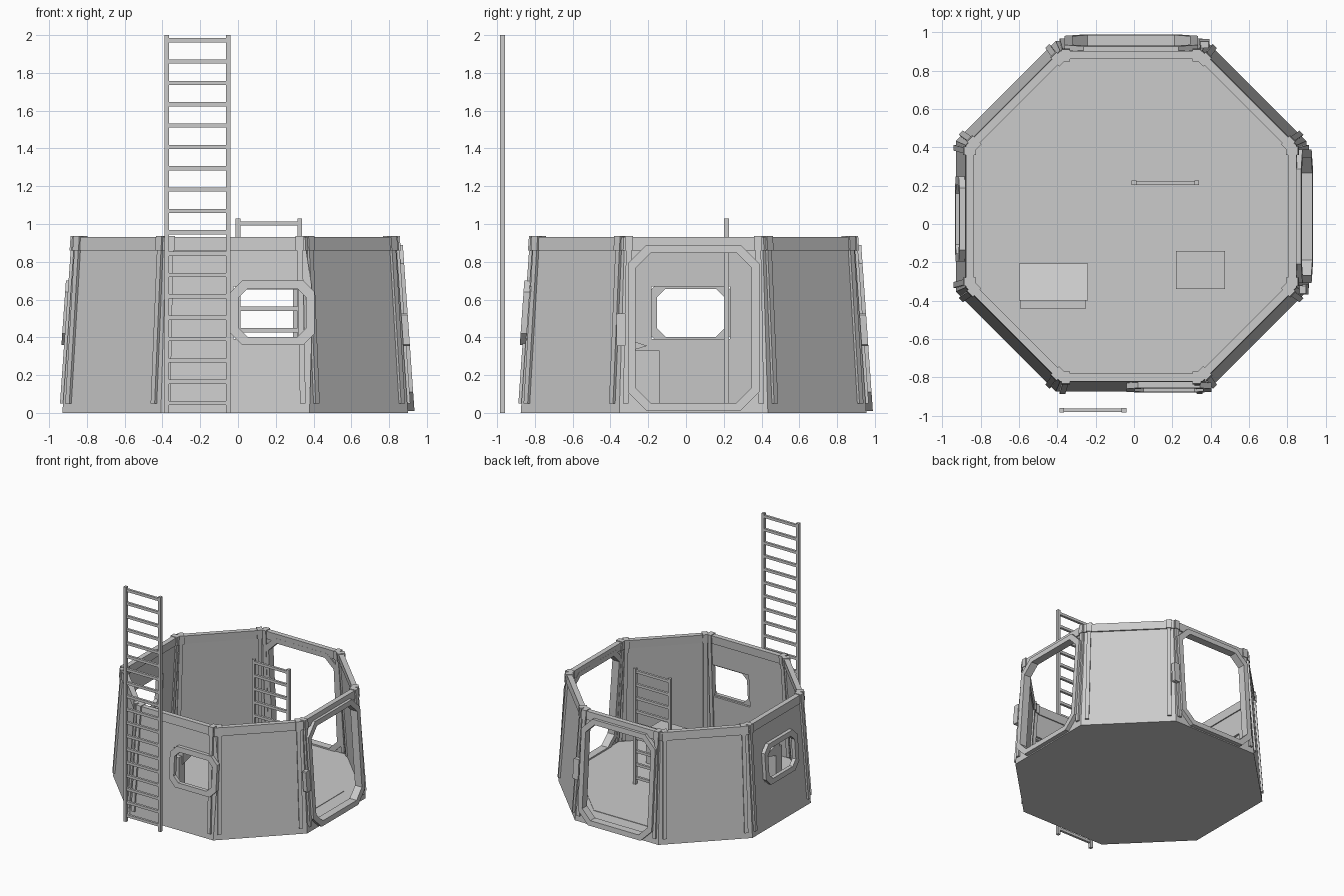
import bpy, bmesh, math
from mathutils import Vector

if "Cube" in bpy.data.objects:
    bpy.data.objects.remove(bpy.data.objects["Cube"], do_unlink=True)

grey = bpy.data.materials.new("plain grey")
grey.use_nodes = True
COLOR = (0.6, 0.6, 0.6, 1)
grey.diffuse_color = COLOR
grey.node_tree.nodes["Principled BSDF"].inputs["Base Color"].default_value = COLOR

CENTRE = Vector((-0.015, 0.04, 0))
BASE, LEAN, TOP, FLOOR = 0.915, 0.07, 0.93, 0.04   # base apothem, inward lean, heights
SIDE = 0.43                                        # half side / apothem of axis walls


def finish(bm, name):
    bmesh.ops.remove_doubles(bm, verts=bm.verts, dist=1e-5)
    bmesh.ops.recalc_face_normals(bm, faces=bm.faces)
    mesh = bpy.data.meshes.new(name)
    bm.to_mesh(mesh)
    bm.free()
    mesh.materials.append(grey)
    obj = bpy.data.objects.new(name, mesh)
    bpy.context.collection.objects.link(obj)
    return obj


def apothem(z):
    return BASE - LEAN * z


def half_side(i, z):
    a = apothem(z)
    return a * SIDE if i % 2 == 0 else a * (1 - SIDE) / math.sqrt(2)


def on_wall(i, u, z, d):
    """Point on wall i: u along the wall, z up, d outward from its face."""
    ang = i * math.pi / 4
    n = Vector((math.cos(ang), math.sin(ang), 0))
    t = Vector((-n.y, n.x, 0))
    a = apothem(z) * (1 if i % 2 == 0 else (1 + SIDE) / math.sqrt(2))
    return CENTRE + n * (a + d) + t * u + Vector((0, 0, z))


def bridge(bm, a, b):
    n = len(a)
    for k in range(n):
        bm.faces.new((a[k], a[(k + 1) % n], b[(k + 1) % n], b[k]))


def panel(name, i, outer, d0, d1, inner=None):
    """Slab on wall i between depths d0 and d1, optionally with an opening."""
    bm = bmesh.new()
    loops = [[bm.verts.new(on_wall(i, u, z, d)) for u, z in pts]
             for pts in (outer, inner) if pts for d in (d0, d1)]
    bridge(bm, loops[0], loops[1])
    if inner:
        bridge(bm, loops[2], loops[3])
        bridge(bm, loops[0], loops[2])
        bridge(bm, loops[1], loops[3])
    else:
        bm.faces.new(loops[0])
        bm.faces.new(loops[1])
    return finish(bm, name)


def cut_rect(u, z, w, h, c):
    """Rectangle with chamfered corners, eight points, half sizes w and h."""
    return [(u - w + c, z - h), (u + w - c, z - h), (u + w, z - h + c), (u + w, z + h - c),
            (u + w - c, z + h), (u - w + c, z + h), (u - w, z + h - c), (u - w, z - h + c)]


def wall_outline(i):
    b, t = half_side(i, 0), half_side(i, TOP)
    return [(-b, 0), (b, 0), (b, 0), (t, TOP), (t, TOP), (-t, TOP), (-t, TOP), (-b, 0)]


def octagon(bm, a, z):
    h = a * SIDE
    pts = [(a, -h), (a, h), (h, a), (-h, a), (-a, h), (-a, -h), (-h, -a), (h, -a)]
    return [bm.verts.new(CENTRE + Vector((x, y, z))) for x, y in pts]


def octagon_slab(name, a0, z0, a1, z1):
    bm = bmesh.new()
    lo, hi = octagon(bm, a0, z0), octagon(bm, a1, z1)
    bridge(bm, lo, hi)
    bm.faces.new(lo)
    bm.faces.new(hi)
    return finish(bm, name)


def box(bm, lo, hi):
    vs = bmesh.ops.create_cube(bm, size=1)["verts"]
    lo, hi = Vector(lo), Vector(hi)
    for v in vs:
        v.co = (lo + hi) / 2 + v.co * (hi - lo)


def ladder(name, x0, x1, y, z0, z1):
    bm = bmesh.new()
    r, t = 0.0125, 0.024
    for x in (x0, x1 - t):
        box(bm, (x, y - r, z0), (x + t, y + r, z1))
    z = z1 - 0.027
    while z > z0:
        box(bm, (x0 + t, y - r * 0.8, z - r * 0.9), (x1 - t, y + r * 0.8, z + r * 0.9))
        z -= 0.113
    return finish(bm, name)


# Floor with its raised inner plate
octagon_slab("floor", BASE, 0, apothem(FLOOR), FLOOR)
octagon_slab("floor_plate", 0.757, FLOOR, 0.757, FLOOR + 0.004)

# Walls, with two doorways and two windows
doors = {0: "right_door", 2: "back_door"}
windows = {4: ("side_window", 0.015), 6: ("front_window", 0.198)}
for i in range(8):
    name, hole = f"wall_{i}", None
    if i in doors:
        hole = cut_rect(0, 0.45, 0.325, 0.41, 0.08)
        panel(doors[i] + "_frame", i, cut_rect(0, 0.45, 0.348, 0.44, 0.1), -0.03, 0.035,
              cut_rect(0, 0.45, 0.307, 0.397, 0.08))
        panel(doors[i] + "_control", i, cut_rect(-0.383, 0.44, 0.026, 0.085, 0.006), 0, 0.035)
    elif i in windows:
        label, u = windows[i]
        hole = cut_rect(u, 0.53, 0.207, 0.14, 0)
        panel(label + "_frame", i, cut_rect(u, 0.53, 0.222, 0.17, 0.06), -0.003, 0.03,
              cut_rect(u, 0.53, 0.178, 0.127, 0.045))
    panel(name, i, wall_outline(i), -0.02, 0, hole)

    # Leaning posts and their top blocks at both ends of each wall
    for s in (-1, 1):
        inset = 0.034 if i % 2 == 0 else 0.048
        b, t = half_side(i, FLOOR) - inset, half_side(i, TOP) - inset * 0.7
        w = 0.015
        panel(f"post_{i}", i, [(s * b - w, 0.05), (s * b + w, 0.05),
                               (s * t + w, 0.9), (s * t - w, 0.9)], -0.032, 0.016)
        panel(f"post_block_{i}", i, [(s * t - 0.022, 0.86), (s * t + 0.022, 0.86),
                                     (s * t + 0.022, 0.936), (s * t - 0.022, 0.936)], -0.04, 0.022)

# Top rim
bm = bmesh.new()
rings = [octagon(bm, a, z) for a, z in ((0.866, 0.86), (0.862, TOP), (0.82, TOP), (0.826, 0.86))]
for k in range(4):
    bridge(bm, rings[k], rings[(k + 1) % 4])
finish(bm, "top_rim")

# Ladders
ladder("outer_ladder", -0.39, -0.04, -0.972, 0, 2)
ladder("inner_ladder", -0.012, 0.34, 0.215, FLOOR, 1.03)

# Storage box
bm = bmesh.new()
box(bm, (0.22, -0.34, FLOOR), (0.475, -0.14, 0.33))
finish(bm, "storage_box")

# Console with a sloping top on a pedestal
bm = bmesh.new()
profile = [(-0.205, 0.355), (-0.4, 0.42), (-0.4, 0.3), (-0.27, 0.335)]
ends = [[bm.verts.new((x, y, z)) for y, z in profile] for x in (-0.6, -0.24)]
bridge(bm, *ends)
for end in ends:
    bm.faces.new(end)
box(bm, (-0.595, -0.44, FLOOR), (-0.25, -0.36, 0.37))
finish(bm, "console")
